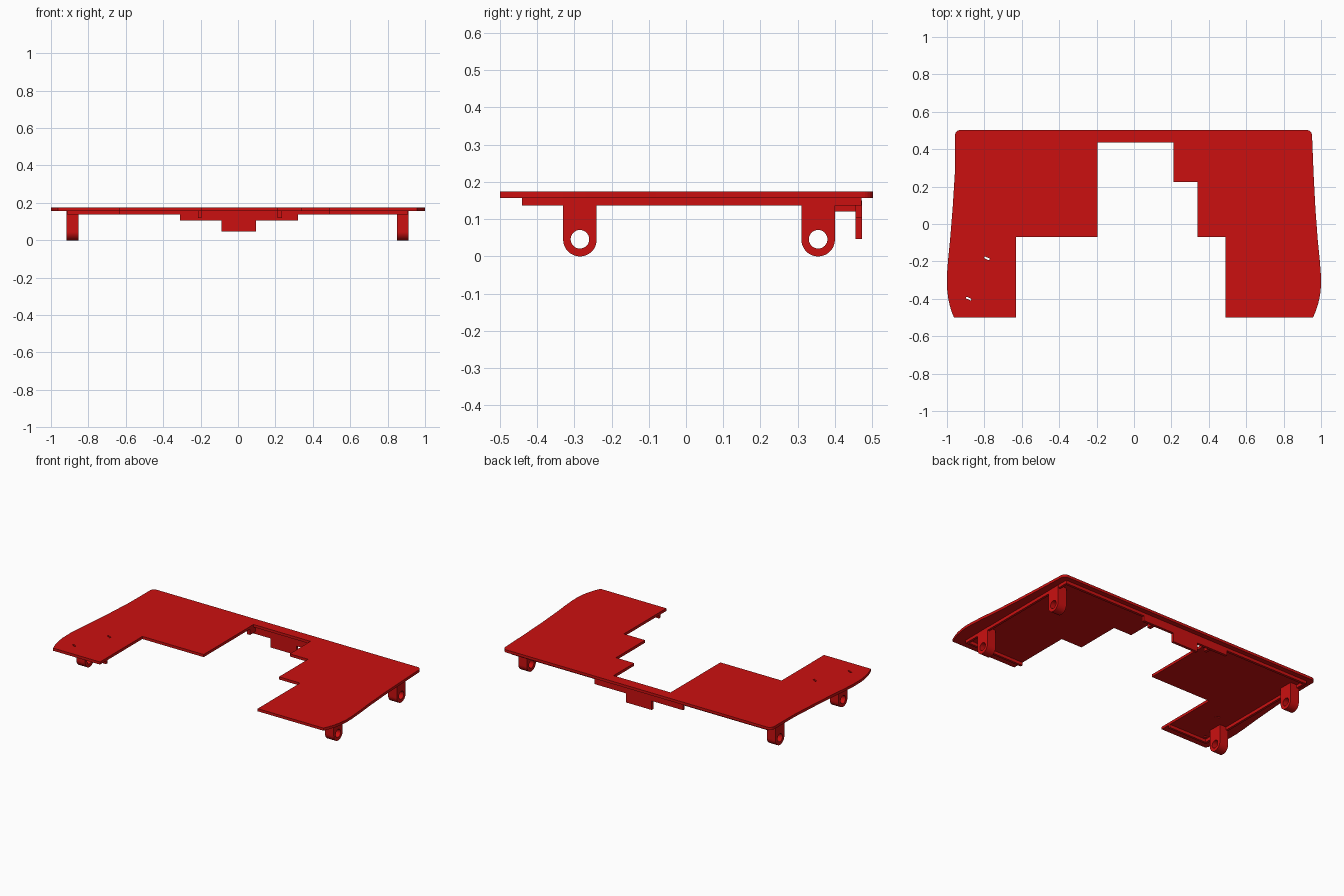
import bpy, bmesh, math
from mathutils import Vector

if "Cube" in bpy.data.objects:
    bpy.data.objects.remove(bpy.data.objects["Cube"])

red = bpy.data.materials.new("red")
red.diffuse_color = (0.6, 0.005, 0.005, 1)
red.use_nodes = True
red.node_tree.nodes["Principled BSDF"].inputs["Base Color"].default_value = red.diffuse_color


def prism(name, pts, offset):
    """Extrude a closed 3D outline along an offset vector."""
    bm = bmesh.new()
    face = bm.faces.new([bm.verts.new(p) for p in pts])
    ext = bmesh.ops.extrude_face_region(bm, geom=[face])
    verts = [g for g in ext["geom"] if isinstance(g, bmesh.types.BMVert)]
    bmesh.ops.translate(bm, verts=verts, vec=Vector(offset))
    bmesh.ops.recalc_face_normals(bm, faces=bm.faces)
    mesh = bpy.data.meshes.new(name)
    bm.to_mesh(mesh)
    bm.free()
    mesh.materials.append(red)
    obj = bpy.data.objects.new(name, mesh)
    bpy.context.collection.objects.link(obj)
    return obj


def box(name, x0, x1, y0, y1, z0, z1):
    return prism(name, [(x0, y0, z0), (x1, y0, z0), (x1, y1, z0), (x0, y1, z0)],
                 (0, 0, z1 - z0))


def cut(obj, cutter):
    cutter.hide_render = True
    cutter.hide_viewport = True
    mod = obj.modifiers.new("cut", "BOOLEAN")
    mod.object = cutter
    mod.operation = "DIFFERENCE"
    mod.solver = "EXACT"


def corner(cx, cy, r, start, n=6):
    """Quarter arc, counter-clockwise."""
    return [(cx + r * math.cos(math.radians(start + 90 * i / n)),
             cy + r * math.sin(math.radians(start + 90 * i / n))) for i in range(n + 1)]


# Top plate with bowed sides and a stepped cutout
right = [(0.957, -0.5), (0.972, -0.465), (0.985, -0.425), (0.995, -0.38), (1.0, -0.33),
         (0.999, -0.27), (0.993, -0.19), (0.982, -0.08), (0.97, 0.08), (0.96, 0.27)]
left = [(-0.958, 0.27), (-0.97, 0.08), (-0.983, -0.08), (-0.994, -0.19), (-1.0, -0.27),
        (-0.999, -0.35), (-0.993, -0.4), (-0.984, -0.44), (-0.973, -0.475), (-0.962, -0.5)]
cutout = [(-0.63, -0.5), (-0.63, -0.07), (-0.195, -0.07), (-0.195, 0.435), (0.21, 0.435),
          (0.21, 0.225), (0.34, 0.225), (0.34, -0.07), (0.49, -0.07), (0.49, -0.5)]
outline = right + corner(0.922, 0.473, 0.03, 0) + corner(-0.927, 0.473, 0.03, 90) + left + cutout
plate = prism("top_plate", [(x, y, 0.157) for x, y in outline], (0, 0, 0.017))

# Two small slanted slots through the plate
for i, (cx, cy) in enumerate([(-0.786, -0.184), (-0.884, -0.399)]):
    a = math.radians(-24)
    pts = [(cx + u * math.cos(a) - v * math.sin(a), cy + u * math.sin(a) + v * math.cos(a), 0.1)
           for u, v in [(-0.015, -0.005), (0.015, -0.005), (0.015, 0.005), (-0.015, 0.005)]]
    cut(plate, prism(f"slot_cutter_{i}", pts, (0, 0, 0.2)))

# Locating rim under the plate
for side, x in (("left", -0.915), ("right", 0.895)):
    box(f"{side}_rim", x, x + 0.015, -0.44, 0.472, 0.137, 0.158)
box("back_rim", -0.9, 0.895, 0.456, 0.472, 0.137, 0.158)
box("front_left_rim", -0.9, -0.63, -0.44, -0.425, 0.137, 0.158)
box("front_right_rim", 0.49, 0.895, -0.44, -0.425, 0.137, 0.158)

# Back skirt with a lower latch tab
skirt = [(-0.31, 0.15), (-0.31, 0.105), (-0.087, 0.105), (-0.087, 0.047),
         (0.097, 0.047), (0.097, 0.105), (0.32, 0.105), (0.32, 0.15)]
prism("back_skirt", [(x, 0.4555, z) for x, z in skirt], (0, 0.017, 0))
box("left_gusset", -0.215, -0.195, 0.4, 0.458, 0.12, 0.158)
box("right_gusset", 0.21, 0.235, 0.4, 0.458, 0.12, 0.158)

# Four rounded mounting lugs with round holes
for side, x in (("left", -0.916), ("right", 0.849)):
    for end, y in (("front", -0.285), ("back", 0.355)):
        r, n = 0.045, 24
        arc = [(x, y - r * math.cos(math.pi * i / n), r - r * math.sin(math.pi * i / n))
               for i in range(n + 1)]
        lug = prism(f"{side}_{end}_lug", [(x, y - r, 0.158)] + arc + [(x, y + r, 0.158)],
                    (0.062, 0, 0))
        hole = [(x - 0.05, y + 0.025 * math.cos(math.tau * i / 32),
                 0.046 + 0.025 * math.sin(math.tau * i / 32)) for i in range(32)]
        cut(lug, prism(f"{side}_{end}_hole_cutter", hole, (0.16, 0, 0)))
